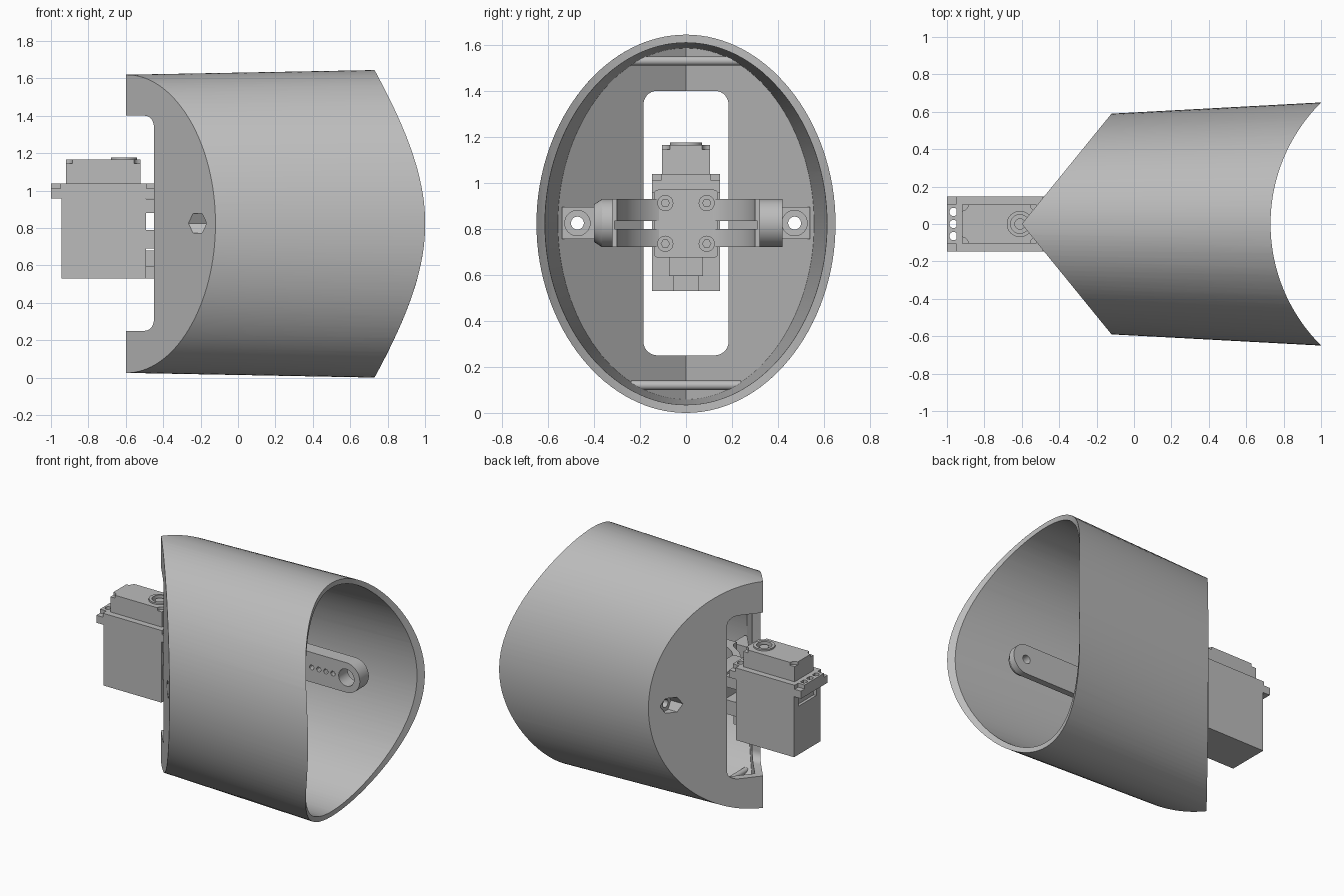
import bpy, bmesh, math
from mathutils import Matrix, Vector

cube = bpy.data.objects.get("Cube")
if cube:
    bpy.data.objects.remove(cube, do_unlink=True)

grey = bpy.data.materials.new("light grey")
grey.use_nodes = True
COL = (0.5, 0.5, 0.5, 1)
grey.diffuse_color = COL
grey.node_tree.nodes["Principled BSDF"].inputs["Base Color"].default_value = COL

MID = 0.822      # height of the shell axis
SLOPE = 1.23     # wedge half width gained per unit x
APEX = -0.6


def finish(name, bm):
    bmesh.ops.recalc_face_normals(bm, faces=bm.faces)
    me = bpy.data.meshes.new(name)
    bm.to_mesh(me)
    bm.free()
    me.materials.append(grey)
    ob = bpy.data.objects.new(name, me)
    bpy.context.scene.collection.objects.link(ob)
    return ob


def loft(name, a, b):
    """Closed solid between two matching rings."""
    bm = bmesh.new()
    ra, rb = ([bm.verts.new(p) for p in ring] for ring in (a, b))
    n = len(ra)
    for i in range(n):
        j = (i + 1) % n
        bm.faces.new((ra[i], ra[j], rb[j], rb[i]))
    bm.faces.new(ra[::-1])
    bm.faces.new(rb)
    return finish(name, bm)


def prism(name, pts, lo, hi, axis="z"):
    """Extrude a 2D profile along an axis."""
    put = {"z": lambda u, v, w: (u, v, w), "y": lambda u, v, w: (u, w, v),
           "x": lambda u, v, w: (w, u, v)}[axis]
    return loft(name, [put(u, v, lo) for u, v in pts], [put(u, v, hi) for u, v in pts])


def box(name, x0, x1, y0, y1, z0, z1):
    return prism(name, [(x0, y0), (x1, y0), (x1, y1), (x0, y1)], z0, z1)


def arc(cu, cv, r, start=0, end=360, n=32):
    full = end - start == 360
    angles = [math.radians(start + (end - start) * i / (n if full else n - 1)) for i in range(n)]
    return [(cu + r * math.cos(t), cv + r * math.sin(t)) for t in angles]


def rounded(u0, u1, v0, v1, r):
    return (arc(u1 - r, v1 - r, r, 0, 90, 8) + arc(u0 + r, v1 - r, r, 90, 180, 8)
            + arc(u0 + r, v0 + r, r, 180, 270, 8) + arc(u1 - r, v0 + r, r, 270, 359.9, 8))


def boolean(ob, cutter, op="DIFFERENCE", keep=False):
    mod = ob.modifiers.new("cut", "BOOLEAN")
    mod.operation, mod.object, mod.solver = op, cutter, "EXACT"
    dg = bpy.context.evaluated_depsgraph_get()
    me = bpy.data.meshes.new_from_object(ob.evaluated_get(dg))
    ob.modifiers.clear()
    ob.data = me
    if not keep:
        bpy.data.objects.remove(cutter, do_unlink=True)


# Shell: tapered oval tube with a wedge end and a scooped open end
def oval(x, wall):
    ay = 0.65 - 0.0536 * (1 - x) - wall
    az = 0.797 + 0.0188 * (x - APEX) - wall
    return [(x, ay * u, MID + az * v) for u, v in arc(0, 0, 1, n=128)]


def wedge(name, apex, end):
    side = apex + 0.9 / SLOPE
    return prism(name, [(apex, 0), (side, -0.9)] + end + [(side, 0.9)], -0.2, 1.9)


scoop = [(1.647 - math.sqrt(0.917 ** 2 - y * y), y) for y in [-0.78 + 0.039 * i for i in range(41)]]
scoop = [(1.5, -0.9)] + scoop + [(1.5, 0.9)]
shell = loft("shell", oval(-0.8, 0), oval(1.3, 0))
boolean(shell, wedge("wedge_cut", APEX, scoop), "INTERSECT")
hollow = loft("hollow", oval(-0.8, 0.035), oval(1.3, 0.035))
INNER = APEX + 0.064
boolean(hollow, wedge("hollow_cut", INNER, [(1.5, -0.9), (1.5, 0.9)]), "INTERSECT")
boolean(shell, hollow)
boolean(shell, prism("slot", rounded(-0.185, 0.185, 0.25, 1.4, 0.06), -0.9, -0.2, "x"))

# Screw bosses on the inner wedge walls, with hex pockets outside
for side, s in (("left", 1), ("right", -1)):
    yc = 0.472 * s
    prof = [(INNER + y / SLOPE - 0.03, y * s) for y in (0.54, 0.4)]
    boss = prism(side + "_screw_boss", [(-0.08, 0.4 * s), (-0.08, 0.54 * s)] + prof, 0.755, 0.895)
    hexes = prism("hex", arc(yc, MID + 0.003, 0.06, n=6), -0.5, -0.17, "x")
    hole = prism("hole", arc(yc, MID + 0.003, 0.028), -0.4, 0.1, "x")
    rim = prism("rim", arc(yc, MID + 0.003, 0.055), -0.092, 0.1, "x")
    boolean(boss, rim)
    for cutter in (hexes, hole):
        boolean(shell, cutter, keep=True)
        boolean(boss, cutter)

# Cross rods near the top and bottom of the wedge
for name, z in (("upper_rod", 1.53), ("lower_rod", 0.12)):
    prism(name, arc(-0.3, z, 0.02, n=20), -0.24, 0.24, "y")

# Side arms with rounded tips, a pivot hole and a row of small holes
for side, y0, y1, r in (("left", 0.32, 0.42, 0.06), ("right", -0.365, -0.32, 0.03)):
    tip = arc(0.62, 0.825, 0.105, -90, 90, 24)
    arm = prism(side + "_arm", tip + [(-0.14, 0.93), (-0.14, 0.72)], y0, y1, "y")
    boolean(arm, prism("pivot", arc(0.62, 0.825, r), y0 - 0.1, y1 + 0.1, "y"))
    if side == "left":
        for i in range(4):
            boolean(arm, prism("dot", arc(0.35 + 0.055 * i, 0.825, 0.017, n=12), 0.2, 0.36, "y"))
hub = loft("right_pivot_hub", [(u, -0.364, v) for u, v in arc(0.62, 0.825, 0.105)],
           [(u, -0.4, v) for u, v in arc(0.62, 0.825, 0.082)])
boolean(hub, prism("pivot", arc(0.62, 0.825, 0.03), -0.5, -0.3, "y"))

# Forked yoke: two flat bands curving out to the arms
half = [(-0.36, 0.12), (-0.31, 0.18), (-0.24, 0.25), (-0.16, 0.3), (-0.14, 0.33)]
inside = [(0.0, 0.33), (0.0, 0.3), (-0.1, 0.285), (-0.19, 0.235), (-0.25, 0.17), (-0.29, 0.1)]
loop = half + inside
outline = loop + [(x, -y) for x, y in reversed(loop)]
for name, z0, z1 in (("upper_yoke_band", 0.835, 0.93), ("lower_yoke_band", 0.72, 0.8)):
    prism(name, outline, z0, z1)
box("yoke_web", -0.36, -0.31, -0.13, 0.13, 0.79, 0.84)
for s in (1, -1):
    prism("yoke_filler", [(-0.14, 0.31 * s), (0, 0.31 * s), (0, 0.33 * s), (-0.14, 0.33 * s)], 0.72, 0.93)

# Centre mounting plate with four screws
prism("mount_plate", rounded(-0.14, 0.14, 0.675, 0.97, 0.02), -0.4, -0.28, "x")
for y in (-0.09, 0.09):
    for z in (0.735, 0.912):
        screw = prism("mount_screw", arc(y, z, 0.035, n=24), -0.29, -0.268, "x")
        boolean(screw, prism("socket", arc(y, z, 0.018, n=6), -0.28, -0.2, "x"))
box("upper_mount_block", -0.5, -0.39, -0.14, 0.14, 0.88, 0.955)
box("lower_mount_block", -0.5, -0.39, -0.14, 0.14, 0.69, 0.79)
box("cable_block", -0.5, -0.42, -0.073, 0.073, 0.595, 0.68)
box("cable_plug", -0.5, -0.45, -0.055, 0.055, 0.53, 0.595)

# Motor: body, flange, stepped cap and output collar
body = box("motor_body", -0.945, -0.492, -0.148, 0.148, 0.53, 1.0)
boolean(body, box("window", -1, -0.925, -0.1, 0.1, 0.87, 0.93))
flange = box("motor_flange", -1.0, -0.44, -0.148, 0.148, 0.957, 1.01)
lid = box("motor_lid", -1.0, -0.44, -0.108, 0.108, 1.008, 1.038)
for x in (-0.965, -0.472):
    for y in (-0.065, 0, 0.065):
        for part in (flange, lid):
            boolean(part, prism("bolt", arc(x, y, 0.022, n=20), 0.9, 1.1))
box("motor_lid_rim", -0.95, -0.49, -0.148, 0.148, 1.005, 1.038)
cap = box("motor_cap", -0.92, -0.52, -0.105, 0.105, 1.03, 1.165)
for x in (-0.92, -0.52):
    for y in (-0.105, 0.105):
        boolean(cap, prism("corner", arc(x, y, 0.035, n=20), 1.145, 1.3))
collar = prism("output_collar", arc(-0.61, 0, 0.07), 1.15, 1.176)
for part in (cap, collar):
    boolean(part, prism("shaft_hole", arc(-0.61, 0, 0.05), 1.11, 1.3))
prism("output_shaft", arc(-0.61, 0, 0.03, n=24), 1.1, 1.165)

# Smooth the curved surfaces and keep edges crisp
for ob in bpy.context.scene.objects:
    ob.select_set(ob.type == "MESH")
bpy.context.view_layer.objects.active = shell
bpy.ops.object.shade_smooth_by_angle(angle=math.radians(30))
